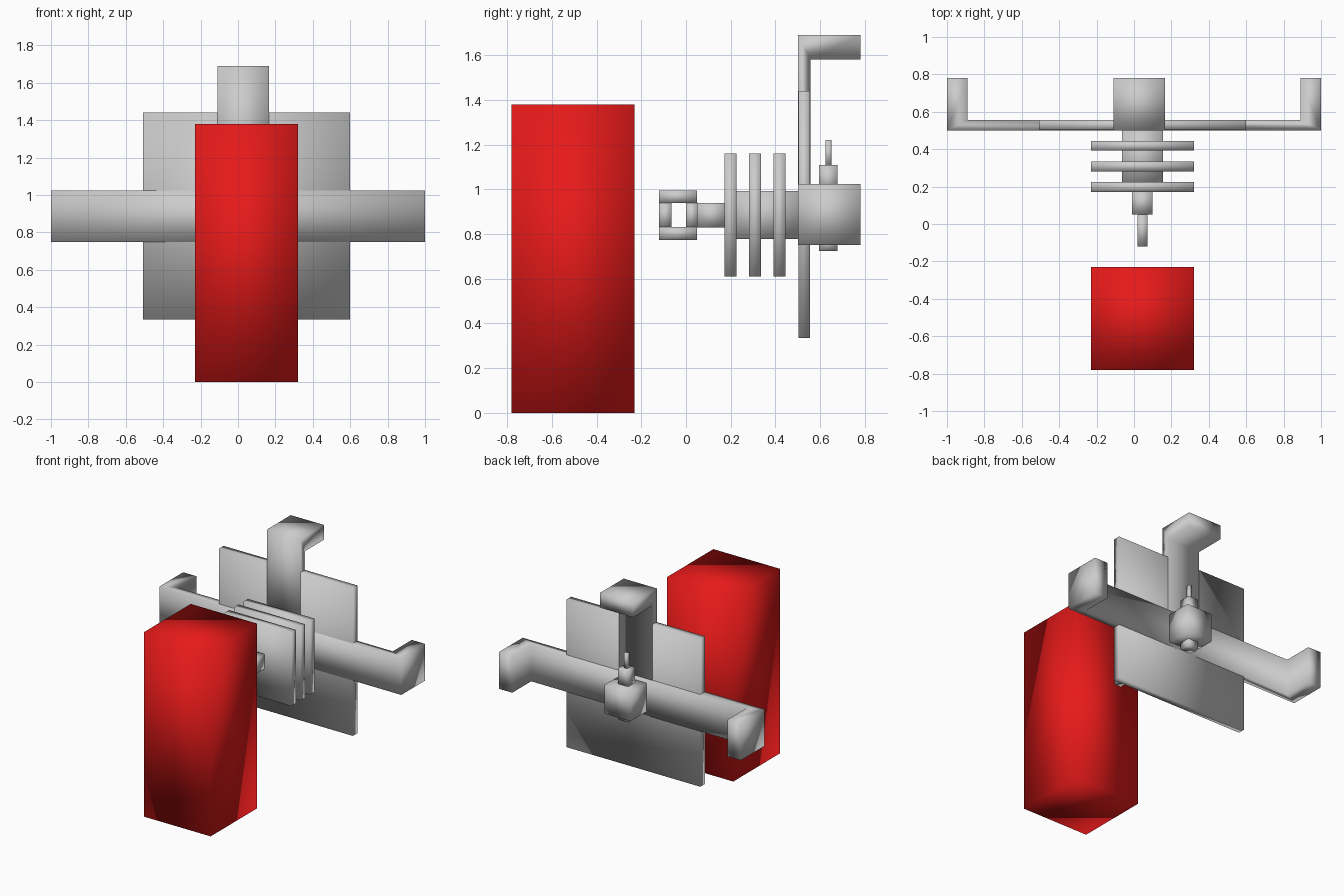
import bpy, bmesh

if "Cube" in bpy.data.objects:
    bpy.data.objects.remove(bpy.data.objects["Cube"])

CX = 0.045   # shared centre line of the mechanism
CZ = 0.885   # shaft axis height


def finish(bm, name):
    bmesh.ops.recalc_face_normals(bm, faces=bm.faces[:])
    for f in bm.faces:
        f.smooth = True
    mesh = bpy.data.meshes.new(name)
    bm.to_mesh(mesh)
    bm.free()
    ob = bpy.data.objects.new(name, mesh)
    bpy.context.collection.objects.link(ob)
    return ob


def box(name, x, y, z):
    """Box from (min, max) ranges on each axis."""
    bm = bmesh.new()
    bmesh.ops.create_cube(bm, size=1)
    for v in bm.verts:
        v.co = [lo + (c + 0.5) * (hi - lo) for c, (lo, hi) in zip(v.co, (x, y, z))]
    return finish(bm, name)


def extrude(name, points, vector):
    """Extrude a closed planar profile along a vector."""
    bm = bmesh.new()
    face = bm.faces.new([bm.verts.new(p) for p in points])
    ext = bmesh.ops.extrude_face_region(bm, geom=[face])
    moved = [g for g in ext["geom"] if isinstance(g, bmesh.types.BMVert)]
    bmesh.ops.translate(bm, verts=moved, vec=vector)
    return finish(bm, name)


def span(c, w):
    return (c - w / 2, c + w / 2)


# Red pillar
pillar = box("pillar", span(CX, 0.55), (-0.78, -0.23), (0, 1.38))
red = bpy.data.materials.new("red")
red.diffuse_color = (0.8, 0.01, 0.01, 1)
red.use_nodes = True
red.node_tree.nodes["Principled BSDF"].inputs["Base Color"].default_value = red.diffuse_color
pillar.data.materials.append(red)

# Large back plate
box("back_plate", span(CX, 1.105), (0.503, 0.555), (0.335, 1.44))

# Bracket arms with ends turned backwards
F, M, B = 0.50, 0.557, 0.78
z0, z1 = 0.75, 1.025
extrude("side_bracket",
        [(-1, F, z0), (1, F, z0), (1, B, z0), (0.89, B, z0), (0.89, M, z0),
         (-0.89, M, z0), (-0.89, B, z0), (-1, B, z0)], (0, 0, z1 - z0))
extrude("top_bracket",
        [(-0.11, F, z1), (-0.11, F, 1.69), (-0.11, B, 1.69), (-0.11, B, 1.58),
         (-0.11, M, 1.58), (-0.11, M, z1)], (0.275, 0, 0))

# Shaft with three square fins
box("shaft", span(CX, 0.22), (0.20, 0.51), span(CZ, 0.215))
for i in range(3):
    y = 0.172 + i * 0.11
    box(f"fin_{i + 1}", span(CX, 0.55), (y, y + 0.053), span(CZ, 0.55))
box("front_shaft", span(CX, 0.11), (0.05, 0.18), span(CZ, 0.11))

# Open square loop at the front
for name, c in (("loop_top", CZ + 0.0825), ("loop_bottom", CZ - 0.0825)):
    box(name, span(CX, 0.055), (-0.12, 0.05), span(c, 0.056))
for name, y in (("loop_front", (-0.12, -0.065)), ("loop_back", (0.0, 0.052))):
    box(name, span(CX, 0.055), y, span(CZ, 0.112))

# Rear housing with stepped stem and foot
box("rear_housing", span(CX, 0.215), (0.53, 0.745), span(CZ, 0.215))
box("housing_stem", span(CX, 0.082), (0.596, 0.678), (0.98, 1.11))
box("stem_tip", span(CX, 0.027), (0.624, 0.651), (1.10, 1.22))
box("housing_foot", span(CX, 0.082), (0.596, 0.678), (0.725, 0.79))
